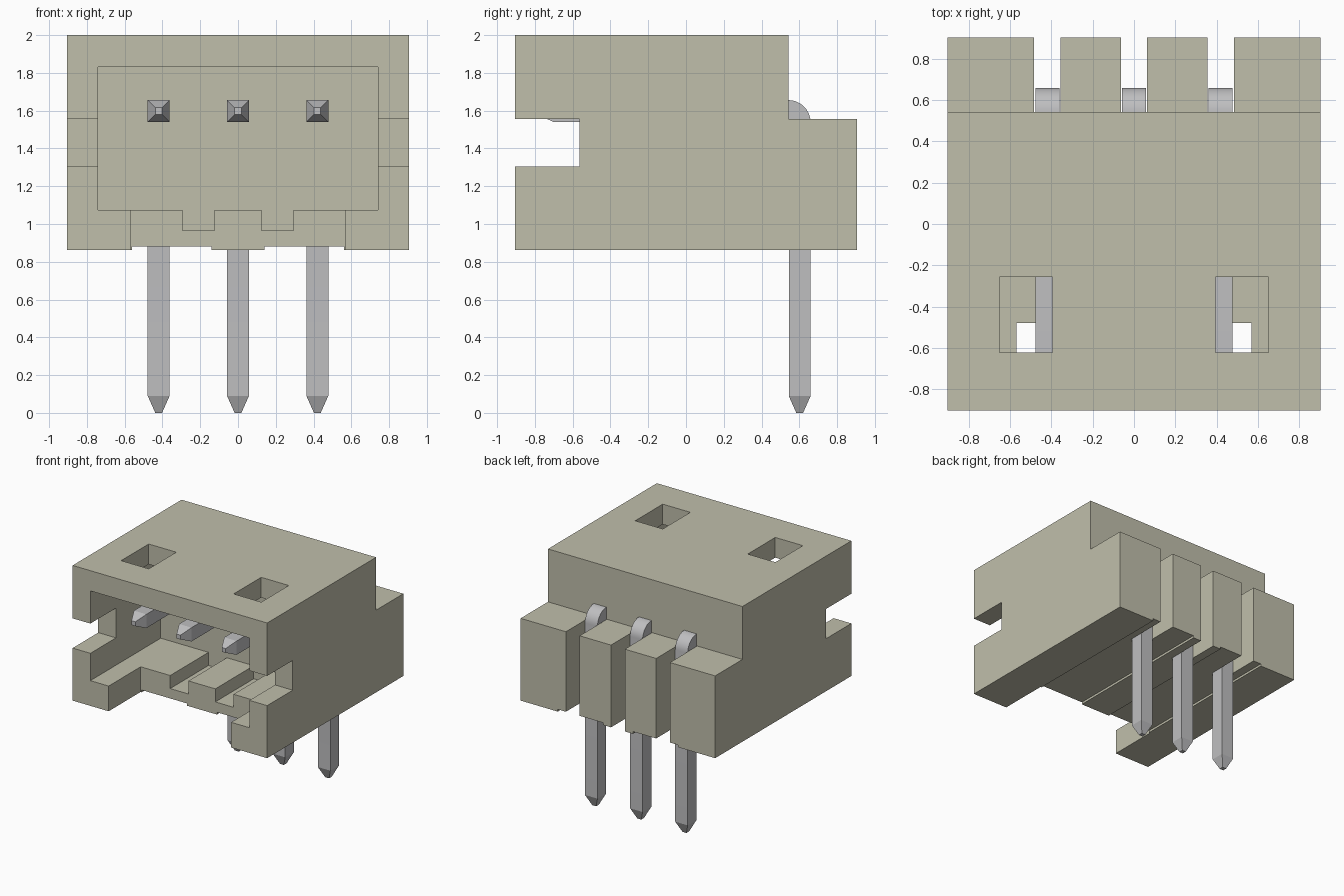
import bpy, bmesh, math

cube = bpy.data.objects.get("Cube")
if cube:
    bpy.data.objects.remove(cube, do_unlink=True)


def make_material(name, rgb, metallic=0.0):
    m = bpy.data.materials.new(name)
    m.use_nodes = True
    m.diffuse_color = (*rgb, 1)
    bsdf = m.node_tree.nodes["Principled BSDF"]
    bsdf.inputs["Base Color"].default_value = (*rgb, 1)
    bsdf.inputs["Roughness"].default_value = 0.6
    return m


beige = make_material("beige plastic", (0.53, 0.52, 0.41))
silver = make_material("silver metal", (0.52, 0.52, 0.53))


def new_object(name, bm, mat):
    bmesh.ops.recalc_face_normals(bm, faces=bm.faces)
    me = bpy.data.meshes.new(name)
    bm.to_mesh(me)
    bm.free()
    me.materials.append(mat)
    ob = bpy.data.objects.new(name, me)
    bpy.context.collection.objects.link(ob)
    return ob


def box(name, x, y, z):
    """Box from (min, max) ranges on each axis."""
    bm = bmesh.new()
    bmesh.ops.create_cube(bm, size=1)
    for v in bm.verts:
        v.co = [r[0] if c < 0 else r[1] for c, r in zip(v.co, (x, y, z))]
    return new_object(name, bm, beige)


def cut(target, x, y, z):
    """Carve a box-shaped pocket out of the target."""
    cutter = box("cutter", x, y, z)
    cutter.hide_render = True
    mod = target.modifiers.new("pocket", "BOOLEAN")
    mod.operation = "DIFFERENCE"
    mod.solver = "EXACT"
    mod.object = cutter
    bpy.context.view_layer.objects.active = target
    bpy.ops.object.modifier_apply(modifier=mod.name)
    bpy.data.objects.remove(cutter, do_unlink=True)


PIN_X = (-0.42, 0.0, 0.42)
CAVITY_BACK = 0.03

# Housing: solid block, lowered at the back
housing = box("housing", (-0.905, 0.905), (-0.905, 0.905), (0.863, 2.0))
cut(housing, (-1, 1), (0.542, 1), (1.555, 2.1))
# Plug cavity
cut(housing, (-0.74, 0.74), (-1, CAVITY_BACK), (1.075, 1.83))
# Front opening in the floor
cut(housing, (-0.57, 0.57), (-1, -0.48), (0.8, 1.2))
for s in (-1, 1):
    def span(a, b):
        return tuple(sorted((s * a, s * b)))
    # Keying grooves in the floor
    cut(housing, span(0.125, 0.295), (-0.6, CAVITY_BACK), (0.965, 1.2))
    # Side notches
    cut(housing, span(0.6, 1.0), (-1, -0.565), (1.305, 1.555))
    # Latch windows in the roof
    cut(housing, span(0.395, 0.652), (-0.622, -0.256), (1.7, 2.1))
    # Shallow relief under the floor
    cut(housing, span(0.14, 0.56), (-0.6, 1), (0.8, 0.882))
# Pin slots in the back
for px in PIN_X:
    cut(housing, (px - 0.064, px + 0.064), (0.542, 1), (0.8, 1.7))


def pin(name, px):
    """Square wire bent down at the back, both ends pointed."""
    h, t = 0.058, 0.018
    zc, yc = 1.598, 0.602
    # Each ring: half width, upper/outer point, lower/inner point in (y, z)
    rings = [(t, (-0.79, zc + t), (-0.79, zc - t)),
             (h, (-0.70, zc + h), (-0.70, zc - h))]
    cy, cz, r0 = yc - h - 0.003, zc - h - 0.003, 0.003
    for i in range(11):
        a = math.pi / 2 * (1 - i / 10)
        ring = [(cy + r * math.cos(a), cz + r * math.sin(a)) for r in (r0 + 2 * h, r0)]
        rings.append((h, *ring))
    rings += [(h, (yc + h, 0.09), (yc - h, 0.09)),
              (t, (yc + t, 0.0), (yc - t, 0.0))]
    bm = bmesh.new()
    loops = []
    for w, o, i in rings:
        pts = ((px - w, *o), (px + w, *o), (px + w, *i), (px - w, *i))
        loops.append([bm.verts.new(p) for p in pts])
    for a, b in zip(loops, loops[1:]):
        for k in range(4):
            n = (k + 1) % 4
            bm.faces.new((a[k], a[n], b[n], b[k]))
    bm.faces.new(loops[0])
    bm.faces.new(loops[-1])
    ob = new_object(name, bm, silver)
    bpy.ops.object.select_all(action="DESELECT")
    ob.select_set(True)
    bpy.context.view_layer.objects.active = ob
    bpy.ops.object.shade_smooth_by_angle(angle=math.radians(20))


for label, px in zip(("right", "middle", "left"), PIN_X):
    pin(label + "_pin", px)
